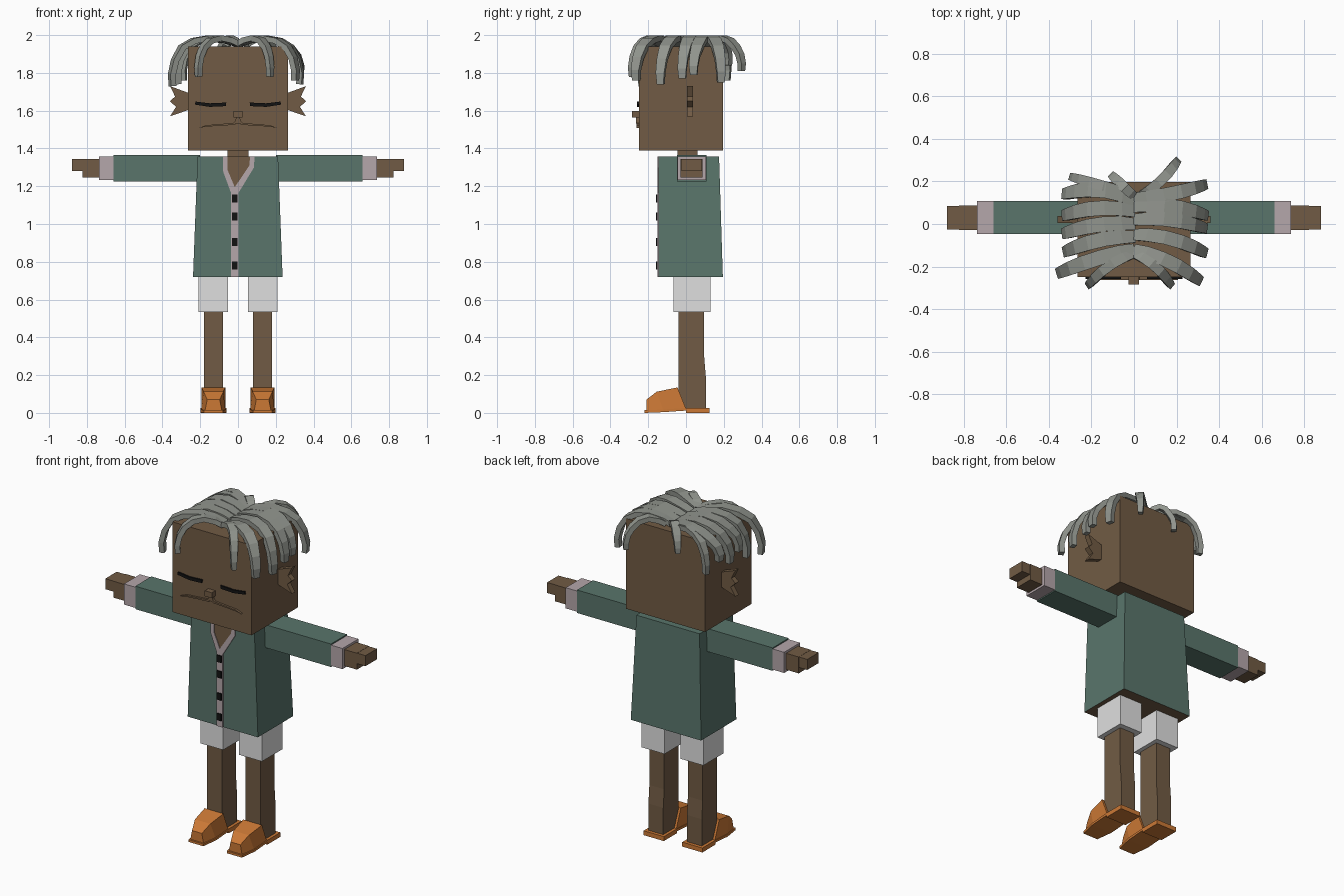
import bpy, bmesh
from mathutils import Vector

cube = bpy.data.objects.get("Cube")
if cube:
    bpy.data.objects.remove(cube, do_unlink=True)


def material(name, rgb):
    m = bpy.data.materials.new(name)
    m.use_nodes = True
    m.diffuse_color = (*rgb, 1)
    m.node_tree.nodes["Principled BSDF"].inputs["Base Color"].default_value = (*rgb, 1)
    return m


SKIN = material("brown skin", (0.165, 0.105, 0.058))
GREEN = material("coat green", (0.1, 0.178, 0.147))
PINK = material("pale trim", (0.46, 0.385, 0.405))
WHITE = material("shorts white", (0.74, 0.74, 0.74))
ORANGE = material("shoe orange", (0.6, 0.19, 0.036))
GREY = material("hair grey", (0.285, 0.3, 0.27))
BLACK = material("black", (0.006, 0.006, 0.006))


def loft(name, rings, *mats):
    """Skin a list of equal-length point rings and cap both ends."""
    bm = bmesh.new()
    loops = [[bm.verts.new(p) for p in ring] for ring in rings]
    n = len(loops[0])
    for a, b in zip(loops, loops[1:]):
        for i in range(n):
            j = (i + 1) % n
            bm.faces.new((a[i], a[j], b[j], b[i]))
    bm.faces.new(loops[0][::-1])
    bm.faces.new(loops[-1])
    bmesh.ops.recalc_face_normals(bm, faces=bm.faces)
    # A second colour goes on faces looking down
    for f in bm.faces:
        if len(mats) > 1 and f.normal.z < -0.9:
            f.material_index = 1
    mesh = bpy.data.meshes.new(name)
    bm.to_mesh(mesh)
    bm.free()
    for m in mats:
        mesh.materials.append(m)
    ob = bpy.data.objects.new(name, mesh)
    bpy.context.collection.objects.link(ob)
    return ob


def rect(x0, x1, y0, y1, z):
    return [(x0, y0, z), (x1, y0, z), (x1, y1, z), (x0, y1, z)]


def box(name, x, y, z, mat):
    return loft(name, [rect(*x, *y, z[0]), rect(*x, *y, z[1])], mat)


def plate(name, outline, y0, y1, mat):
    """Extrude an x-z outline along y."""
    return loft(name, [[(x, y, z) for x, z in outline] for y in (y0, y1)], mat)


def side_prism(name, outline, x0, x1, mat):
    """Extrude a y-z outline along x."""
    return loft(name, [[(x, y, z) for y, z in outline] for x in (x0, x1)], mat)


# Head, neck and coat
box("head", (-0.266, 0.266), (-0.25, 0.197), (1.39, 1.94), SKIN)
box("neck", (-0.055, 0.055), (-0.045, 0.06), (1.3, 1.4), SKIN)
loft("coat", [rect(-0.238, 0.236, -0.145, 0.195, 0.72),
              rect(-0.214, 0.212, -0.145, 0.175, 1.357)], GREEN, SKIN)

# Open neckline, collar bands, button strip
MID = -0.017
plate("neckline", [(-0.065, 1.357), (-0.06, 1.28), (MID, 1.175), (0.065, 1.3), (0.065, 1.357)],
      -0.148, -0.14, SKIN)
plate("right_collar", [(-0.08, 1.357), (-0.078, 1.275), (-0.037, 1.165), (MID, 1.165),
                       (MID, 1.195), (-0.055, 1.285), (-0.055, 1.357)], -0.152, -0.144, PINK)
plate("left_collar", [(0.087, 1.357), (0.085, 1.3), (0.003, 1.165), (MID, 1.165),
                      (MID, 1.195), (0.06, 1.31), (0.064, 1.357)], -0.152, -0.144, PINK)
box("button_strip", (-0.037, 0.003), (-0.152, -0.144), (0.72, 1.17), PINK)
for i, z in enumerate((0.78, 0.905, 1.04, 1.135)):
    box(f"button_{i + 1}", (-0.033, -0.003), (-0.159, -0.15), (z - 0.021, z + 0.021), BLACK)

# Nose and the groove beneath it
box("nose", (-0.025, 0.023), (-0.285, -0.245), (1.565, 1.598), SKIN)
plate("upper_lip", [(-0.008, 1.567), (-0.02, 1.532), (0.02, 1.532), (0.008, 1.567)],
      -0.264, -0.245, SKIN)

for s, side in ((1, "left"), (-1, "right")):
    def span(a, b):
        return (min(s * a, s * b), max(s * a, s * b))

    def flip(points):
        return [(s * x, z) for x, z in points]

    # Face: closed eye, mouth line, tufted ear
    plate(f"{side}_eye", flip([(0.062, 1.643), (0.15, 1.639), (0.225, 1.648), (0.228, 1.632),
                               (0.15, 1.62), (0.065, 1.624)]), -0.259, -0.25, BLACK)
    plate(f"{side}_mouth", flip([(0.008, 1.55), (0.026, 1.535), (0.085, 1.53), (0.17, 1.523),
                                 (0.207, 1.508), (0.17, 1.515), (0.085, 1.521), (0.015, 1.525)]),
          -0.263, -0.245, SKIN)
    plate(f"{side}_ear", flip([(0.25, 1.695), (0.265, 1.695), (0.36, 1.73), (0.333, 1.675),
                               (0.36, 1.65), (0.328, 1.62), (0.36, 1.57), (0.265, 1.603),
                               (0.25, 1.603)]), 0.005, 0.038, SKIN)

    # Arm
    box(f"{side}_sleeve", span(0.2, 0.66), (-0.047, 0.108), (1.225, 1.365), GREEN)
    box(f"{side}_cuff", span(0.66, 0.737), (-0.046, 0.107), (1.232, 1.358), PINK)
    box(f"{side}_palm", span(0.73, 0.822), (-0.028, 0.088), (1.245, 1.345), SKIN)
    box(f"{side}_fingers", span(0.82, 0.878), (-0.025, 0.085), (1.28, 1.344), SKIN)

    # Leg
    box(f"{side}_shorts", span(0.054, 0.208), (-0.066, 0.13), (0.535, 0.75), WHITE)
    side_prism(f"{side}_leg", [(-0.04, 0.56), (-0.04, 0.1), (0, 0.02), (0.105, 0.02),
                               (0.105, 0.19), (0.096, 0.3), (0.096, 0.56)],
               s * 0.08, s * 0.18, SKIN)

    # Shoe: tapering upper, raised sole and flat heel
    c = s * 0.13

    def shoe_ring(half_low, half_top, y_low, y_top, z_low, z_top):
        return [(c - half_low, y_low, z_low), (c + half_low, y_low, z_low),
                (c + half_top, y_top, z_top), (c - half_top, y_top, z_top)]
    loft(f"{side}_shoe", [shoe_ring(0.064, 0.063, 0.0, -0.045, 0.022, 0.135),
                          shoe_ring(0.064, 0.052, -0.12, -0.155, 0.012, 0.112),
                          shoe_ring(0.045, 0.033, -0.21, -0.21, 0.01, 0.07)], ORANGE)
    loft(f"{side}_sole", [[(c - w, y, z), (c + w, y, z), (c + w, y, z + 0.014), (c - w, y, z + 0.014)]
                          for w, y, z in ((0.068, 0.01, 0.013), (0.068, -0.12, 0.004),
                                          (0.05, -0.22, 0))], ORANGE)
    box(f"{side}_heel", (c - 0.068, c + 0.068), (0, 0.125), (0, 0.027), ORANGE)


# Hair locks: each arches from the parting and droops to its tip
def lock(name, root, tip, bend, width=0.034):
    (rx, ry), (tx, ty, tz) = root, tip
    across = Vector((-(ty - ry), tx - rx, 0)).normalized()
    drop = 1.95 - tz
    shape = [(0, 1.952), (0.18, 1.972), (0.42, 1.984), (0.66, 1.97), (0.84, 1.935),
             (0.95, 1.95 - 0.38 * drop), (1.0, 1.95 - 0.72 * drop), (0.99, tz)]
    path = [Vector((rx + (tx - rx) * t, ry + (ty - ry) * t, z)) + across * bend * 4 * t * (1 - t)
            for t, z in shape]
    rings = []
    for i, p in enumerate(path):
        along = (path[min(i + 1, len(path) - 1)] - path[max(i - 1, 0)]).normalized()
        up = along.cross(across).normalized() * 0.015
        w = across * width * (0.8, 0.95, 1, 1, 0.92, 0.8, 0.7, 0.55)[i]
        rings.append([p - w - up, p + w - up, p + w + up, p - w + up])
    loft(name, rings, GREY)


left_locks = [((0, 0.12), (0.33, 0.185, 1.75), -0.012), ((0, 0.08), (0.335, 0.04, 1.79), 0.025),
              ((0, 0.02), (0.33, -0.02, 1.77), 0.02), ((0, -0.05), (0.33, -0.135, 1.74), 0.025),
              ((0, -0.12), (0.305, -0.265, 1.76), 0.02)]
right_locks = [((0, 0.11), (-0.325, 0.14, 1.82), -0.035), ((0, 0.06), (-0.325, 0.04, 1.77), -0.025),
               ((0, 0), (-0.325, -0.045, 1.81), -0.02), ((0, -0.06), (-0.32, -0.13, 1.74), -0.02),
               ((0, -0.12), (-0.35, -0.23, 1.73), -0.012)]
thin_locks = [((0, -0.14), (-0.21, -0.285, 1.78), -0.02), ((0, -0.14), (0.17, -0.285, 1.78), 0.02),
              ((0.04, 0.14), (0.2, 0.295, 1.81), -0.015), ((-0.04, 0.15), (-0.29, 0.22, 1.76), 0),
              ((0, 0.13), (-0.1, 0.225, 1.84), 0)]
for label, group, width in (("left", left_locks, 0.033), ("right", right_locks, 0.035),
                            ("thin", thin_locks, 0.024)):
    for i, (root, tip, bend) in enumerate(group):
        lock(f"{label}_hair_lock_{i + 1}", root, tip, bend, width)
